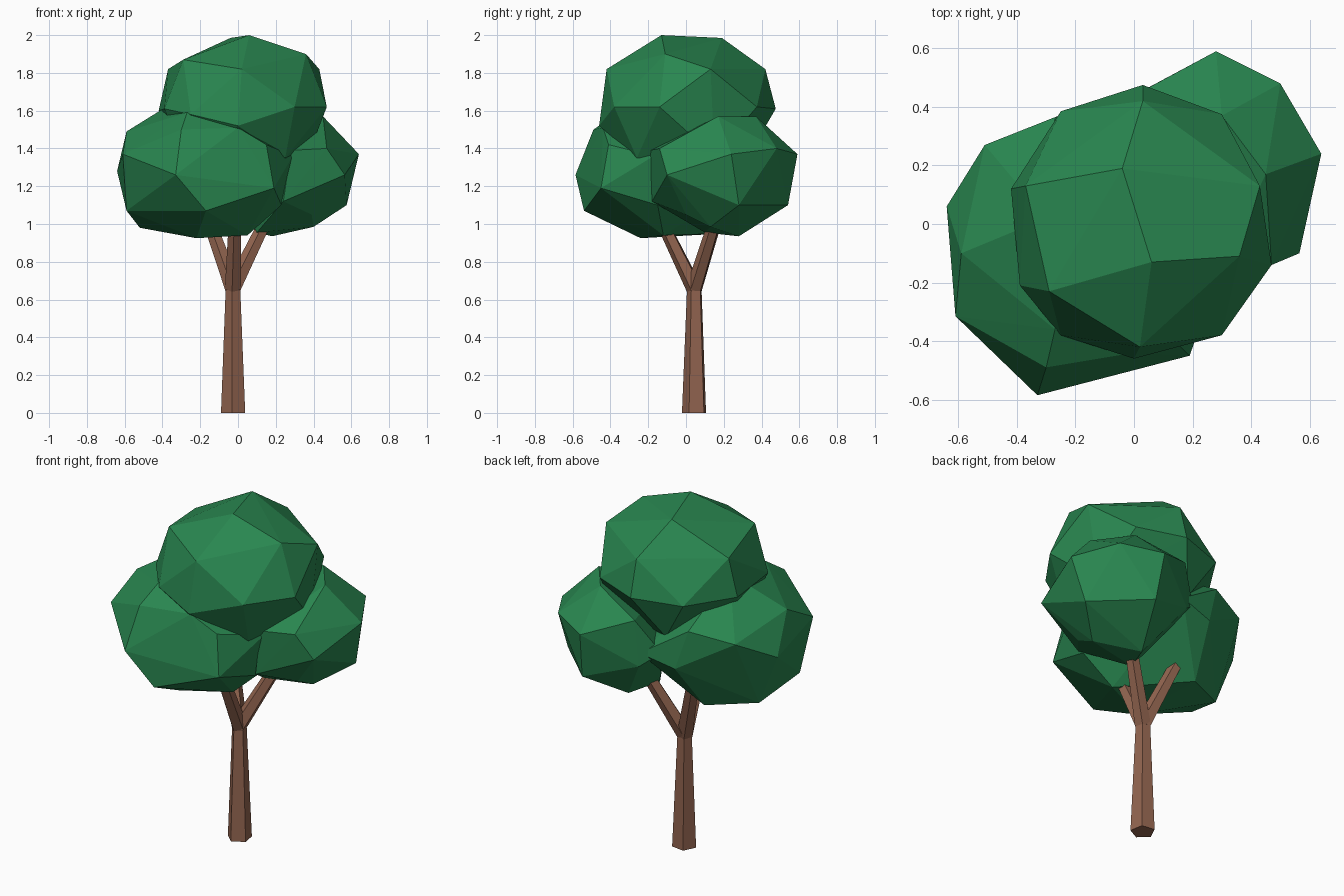
import bpy, bmesh, math
from mathutils import Vector


def material(name, rgb):
    m = bpy.data.materials.new(name)
    m.diffuse_color = (*rgb, 1)
    return m


BARK = material("bark", (0.29, 0.13, 0.08))
LEAF = material("leaf", (0.022, 0.24, 0.08))


def finish(name, bm, mat):
    bmesh.ops.recalc_face_normals(bm, faces=bm.faces)
    mesh = bpy.data.meshes.new(name)
    bm.to_mesh(mesh)
    bm.free()
    mesh.materials.append(mat)
    ob = bpy.data.objects.new(name, mesh)
    bpy.context.collection.objects.link(ob)
    return ob


def limb(name, start, end, r1, r2, sides=5, upright=False):
    """Tapered low-poly limb between two points."""
    a, b = Vector(start), Vector(end)
    q = Vector((0, 0, 1)).rotation_difference(b - a)
    bm = bmesh.new()
    rings = []
    for c, r in ((a, r1), (b, r2)):
        ring = []
        for i in range(sides):
            t = 2 * math.pi * i / sides + math.radians(46)
            v = Vector((r * math.cos(t), r * math.sin(t), 0))
            ring.append(bm.verts.new(c + (v if upright else q @ v)))
        rings.append(ring)
    for i in range(sides):
        j = (i + 1) % sides
        bm.faces.new((rings[0][i], rings[0][j], rings[1][j], rings[1][i]))
    bm.faces.new(rings[0][::-1])
    bm.faces.new(rings[1])
    return finish(name, bm, BARK)


def leaf_clump(name, corners):
    """Faceted foliage mass: the convex skin around a few corner points."""
    bm = bmesh.new()
    for p in corners:
        bm.verts.new(p)
    bmesh.ops.convex_hull(bm, input=bm.verts[:])
    loose = [v for v in bm.verts if not v.link_faces]
    bmesh.ops.delete(bm, geom=loose, context='VERTS')
    return finish(name, bm, LEAF)


# Trunk and three forked branches
limb("trunk", (-0.023, 0.046, 0), (-0.025, 0.046, 0.68), 0.068, 0.04, 5, True)
FORK = (-0.025, 0.045, 0.66)
limb("front_branch", FORK, (-0.015, -0.135, 1.03), 0.045, 0.034)
limb("left_branch", FORK, (-0.165, 0.17, 1.05), 0.045, 0.034)
limb("right_branch", FORK, (0.165, 0.165, 1.05), 0.045, 0.034)

# Crown clump, centre top
leaf_clump("top_foliage", [
    (0.06, -0.13, 2.0), (-0.04, 0.19, 1.985), (0.36, -0.11, 1.9),
    (0.43, 0.13, 1.82), (0.02, -0.42, 1.82), (-0.29, -0.23, 1.87),
    (-0.37, 0.13, 1.82), (0.03, 0.42, 1.82), (0.03, 0.475, 1.61),
    (0.3, 0.375, 1.62), (0.47, -0.14, 1.62), (0.3, -0.38, 1.62),
    (0, -0.46, 1.52), (-0.25, -0.38, 1.58), (-0.39, -0.21, 1.61),
    (-0.42, 0.12, 1.6), (-0.25, 0.385, 1.6), (0.37, 0.15, 1.36),
    (0.25, -0.26, 1.35), (-0.25, -0.12, 1.28), (-0.1, 0.33, 1.36),
    (0.05, 0.05, 1.18),
])

# Lower clump, front left
leaf_clump("left_foliage", [
    (-0.33, -0.585, 1.26), (-0.61, -0.315, 1.37), (-0.64, 0.06, 1.28),
    (-0.59, -0.1, 1.49), (-0.3, -0.49, 1.5), (0.19, -0.45, 1.19),
    (-0.17, -0.54, 1.07), (-0.59, -0.22, 1.07), (-0.22, -0.24, 0.925),
    (0.05, -0.12, 0.94), (-0.52, 0.06, 0.98), (-0.51, 0.27, 1.4),
    (0.29, -0.17, 1.36), (0.23, -0.15, 1.1), (-0.2, 0.39, 1.22),
    (0.01, 0.42, 1.27), (-0.26, 0.2, 0.95), (-0.27, 0.365, 1.45),
    (-0.3, 0.02, 1.67), (0, -0.44, 1.51), (-0.27, -0.36, 1.59),
    (0.15, -0.41, 1.42),
])

# Lower clump, back right
leaf_clump("right_foliage", [
    (0.28, 0.59, 1.37), (0.5, 0.48, 1.4), (0.64, 0.24, 1.37),
    (0.565, -0.1, 1.26), (0.47, -0.14, 1.4), (0.575, 0.28, 1.1),
    (0.4, 0.13, 0.985), (0.39, 0, 1.05), (0.18, 0.28, 0.935),
    (0.1, 0.1, 0.955), (0.3, 0.54, 1.1), (0.45, 0.17, 1.57),
    (0.3, 0.37, 1.57), (0.0, 0.44, 1.2), (-0.1, 0.37, 1.28),
    (0.24, -0.18, 1.12), (0.02, 0.45, 1.47), (0.28, -0.19, 1.39),
])
